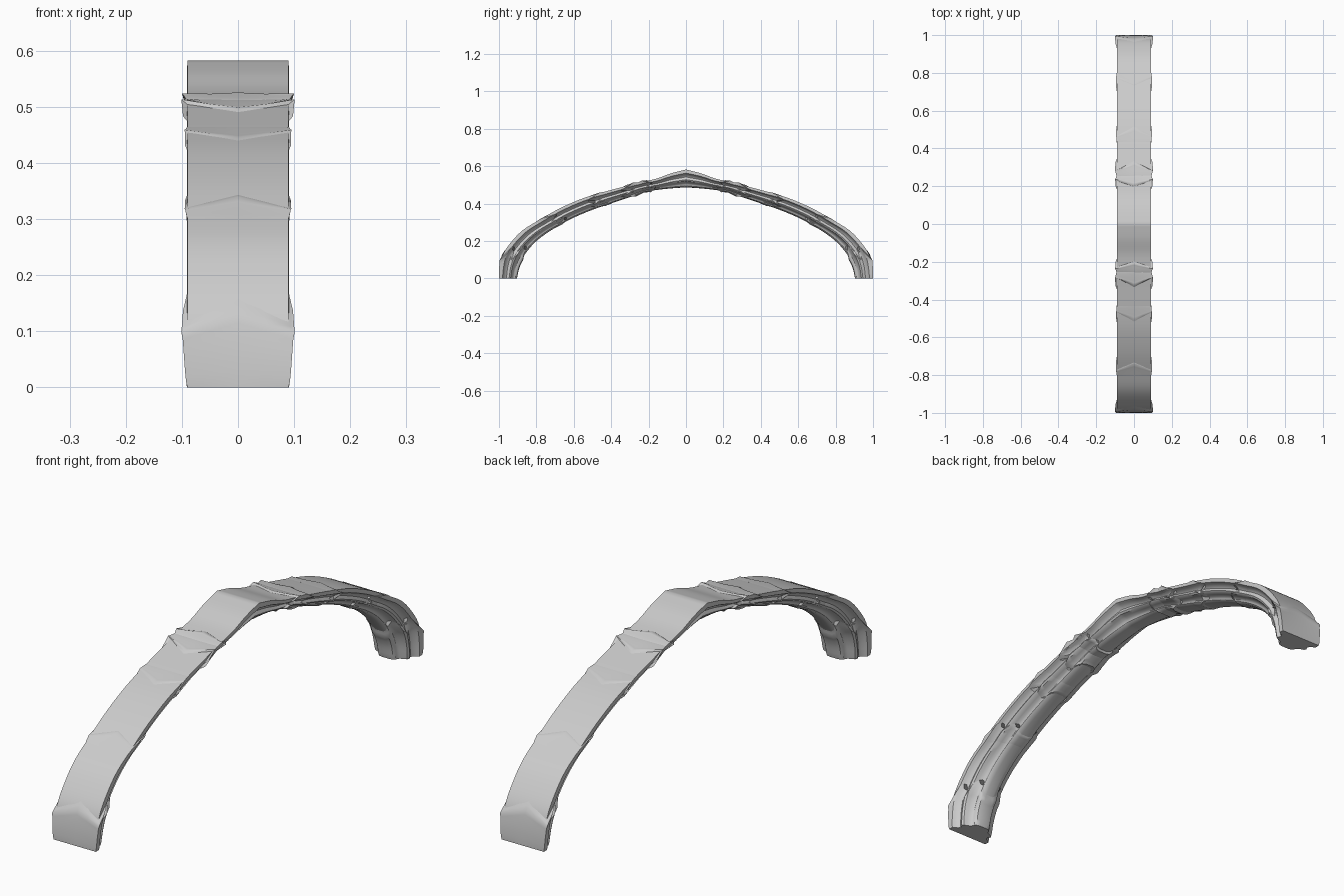
import bpy, bmesh, math

if "Cube" in bpy.data.objects:
    bpy.data.objects.remove(bpy.data.objects["Cube"])

# Stations from foot to crown: outer (y, z), inner (y, z); front half only
STATIONS = [
    (-1.00, 0.00, -0.905, 0.00), (-0.992, 0.07, -0.895, 0.06),
    (-0.975, 0.135, -0.87, 0.115), (-0.93, 0.20, -0.82, 0.18),
    (-0.87, 0.26, -0.755, 0.235), (-0.78, 0.315, -0.68, 0.282),
    (-0.68, 0.372, -0.60, 0.325), (-0.56, 0.425, -0.50, 0.367),
    (-0.44, 0.462, -0.395, 0.403), (-0.34, 0.489, -0.305, 0.433),
    (-0.25, 0.513, -0.22, 0.462), (-0.16, 0.533, -0.14, 0.475),
    (-0.08, 0.562, -0.07, 0.482), (0.0, 0.582, 0.0, 0.487)]

# Half section: (half width, depth from outer face to inner face)
HALF = [(0.045, 0), (0.090, 0), (0.091, 0.20), (0.083, 0.25), (0.071, 0.32),
        (0.066, 0.42), (0.070, 0.50), (0.073, 0.57), (0.068, 0.65),
        (0.055, 0.70), (0.044, 0.76), (0.038, 0.84), (0.037, 0.90),
        (0.030, 0.97), (0.016, 1.0)]
SECTION = [(0, 0)] + HALF + [(0, 1.0)] + [(-x, t) for x, t in reversed(HALF)]


def frame(u):
    u = max(0, min(u, len(STATIONS) - 1))
    i = min(int(u), len(STATIONS) - 2)
    f = u - i
    p0 = STATIONS[max(i - 1, 0)]
    p1, p2 = STATIONS[i], STATIONS[i + 1]
    p3 = STATIONS[min(i + 2, len(STATIONS) - 1)]
    return [0.5 * (2 * b + (c - a) * f + (2 * a - 5 * b + 4 * c - d) * f * f
                   + (3 * b - a - 3 * c + d) * f ** 3)
            for a, b, c, d in zip(p0, p1, p2, p3)]


def place(u, x, t, swell=0.0):
    oy, oz, iy, iz = frame(u)
    depth = math.hypot(iy - oy, iz - oz)
    side = x / 0.09
    x += swell * max(-1, min(1, side * 1.2))
    t += swell / depth * (2 * t - 1) * 0.8
    return (x, oy + (iy - oy) * t, max(0, oz + (iz - oz) * t))


def sweep(name, rows, keep_crown=False):
    bm = bmesh.new()
    rings = [[bm.verts.new(p) for p in row] for row in rows]
    n = len(SECTION)
    for a, b in zip(rings, rings[1:]):
        for k in range(n):
            bm.faces.new((a[k], a[(k + 1) % n], b[(k + 1) % n], b[k]))
    bm.faces.new(rings[0])
    if not keep_crown:
        bm.faces.new(rings[-1])
    bmesh.ops.recalc_face_normals(bm, faces=bm.faces)
    if keep_crown:
        # open crown end: make sure the outer surface points up
        top = max(bm.faces, key=lambda f: f.calc_center_median().z)
        if top.normal.z < 0:
            bmesh.ops.reverse_faces(bm, faces=bm.faces)
    mesh = bpy.data.meshes.new(name)
    bm.to_mesh(mesh)
    bm.free()
    ob = bpy.data.objects.new(name, mesh)
    bpy.context.collection.objects.link(ob)
    mirror = ob.modifiers.new("mirror", 'MIRROR')
    mirror.use_axis = (False, True, False)
    bpy.context.view_layer.objects.active = ob
    ob.select_set(True)
    bpy.ops.object.shade_smooth_by_angle(angle=math.radians(35))
    ob.select_set(False)


def leaf_collar(name, start, end, swell, point, flip=False):
    # Carved band whose edge runs out into leaf tips on top, sides and underside
    steps = 10
    rows = []
    for j in range(steps + 1):
        v = j / steps
        row = []
        for x, t in SECTION:
            if t == 0:
                tip = max(0, 1 - abs(x) / 0.09) * 0.8
            else:
                tip = abs(math.sin(t * math.pi * 2)) + 0.5 * t
            a, b = (start - point * tip, end) if flip else (start, end + point * tip)
            lip = 1 - v if flip else v
            s = swell * (lip ** 0.7 if lip < 0.8 else (1 - lip) / 0.2 * 1.1 - 0.1)
            s *= 0.8 + 0.2 * math.cos(t * 6 * math.pi)
            if t == 0 and abs(x) < 0.05:
                s *= 0.55
            row.append(place(a + (b - a) * v, x, t, s))
        rows.append(row)
    sweep(name, rows)


# Main moulded rib
count = 52
rows = [[place(i / count * 13, x, t) for x, t in SECTION] for i in range(count + 1)]
sweep("arch_rib", rows, keep_crown=True)

# Carved leaf bands along the rib
leaf_collar("foot_leaves", 0.0, 1.75, 0.011, 0.8)
leaf_collar("lower_band", 4.75, 5.1, 0.005, 0.5)
leaf_collar("upper_band", 7.75, 8.05, 0.005, 0.5, flip=True)
leaf_collar("crown_leaves_lower", 9.6, 10.0, 0.011, 0.7, flip=True)
leaf_collar("crown_leaves_upper", 9.9, 10.25, 0.010, 0.4)
